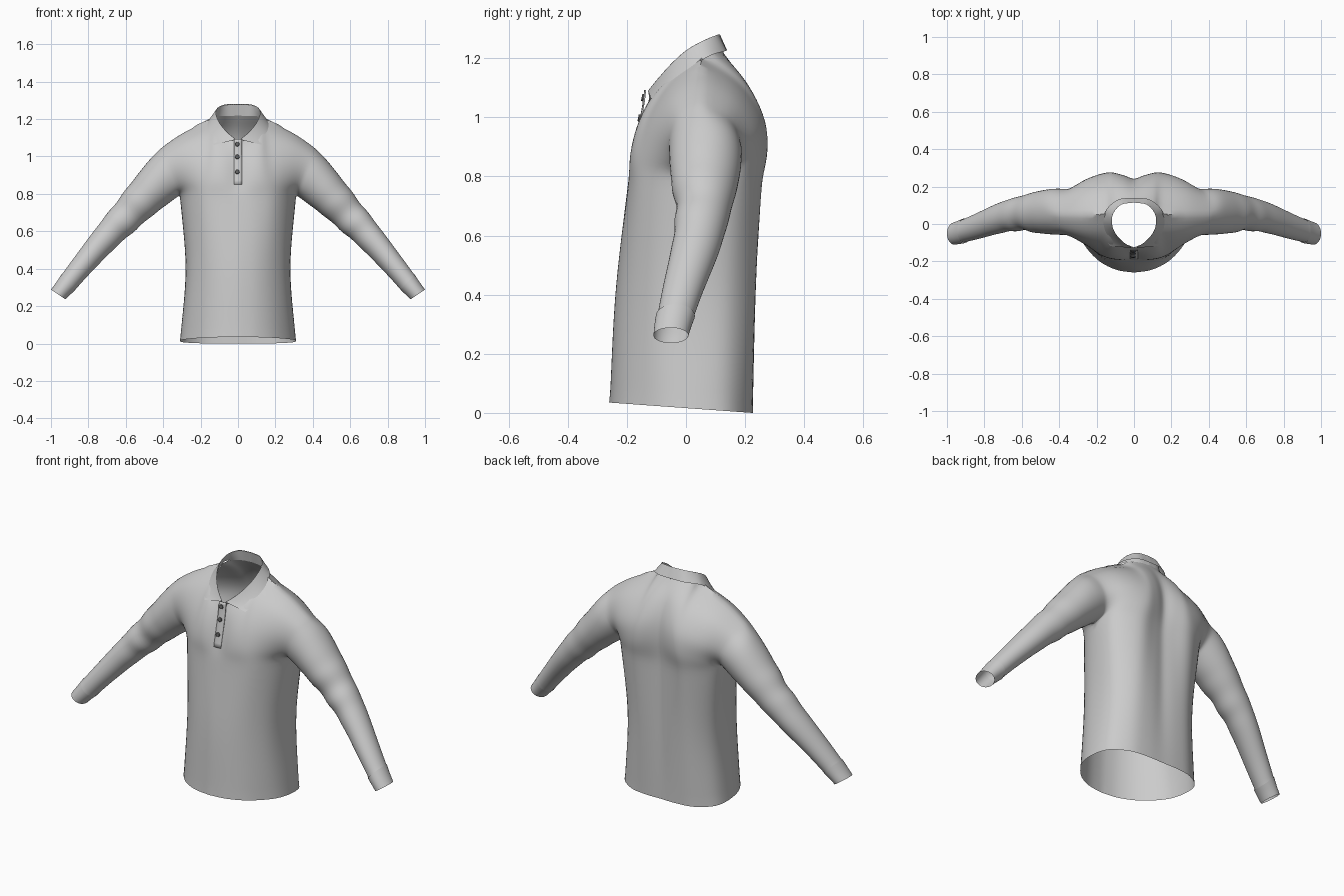
import bpy, bmesh
from math import sin, cos, pi, exp
from mathutils import Vector as V

if "Cube" in bpy.data.objects:
    bpy.data.objects.remove(bpy.data.objects["Cube"])


def curve(pts, t):
    """Smooth curve through points, t in 0..1 (Catmull-Rom)."""
    p = [V(q) for q in pts]
    p = [p[0] * 2 - p[1]] + p + [p[-1] * 2 - p[-2]]
    n = len(pts) - 1
    i = min(int(t * n + 1e-9), n - 1)
    f = t * n - i
    a, b, c, d = p[i:i + 4]
    return 0.5 * (2 * b + (c - a) * f + (2 * a - 5 * b + 4 * c - d) * f * f
                  + (3 * b - a - 3 * c + d) * f ** 3)


def add_grid(bm, rows):
    """Add a grid of points and its mirror image across x = 0."""
    for s in (1, -1):
        vs = [[bm.verts.new((p[0] * s, p[1], p[2])) for p in r] for r in rows]
        for r0, r1 in zip(vs, vs[1:]):
            for j in range(len(r0) - 1):
                q = [r0[j], r0[j + 1], r1[j + 1], r1[j]]
                bm.faces.new(q if s > 0 else q[::-1])


def finish(bm, name, smooth=0):
    bmesh.ops.remove_doubles(bm, verts=bm.verts, dist=0.0004)
    inner = [v for v in bm.verts if not v.is_boundary]
    for _ in range(smooth):
        bmesh.ops.smooth_vert(bm, verts=inner, factor=0.5,
                              use_axis_x=True, use_axis_y=True, use_axis_z=True)
    bmesh.ops.recalc_face_normals(bm, faces=bm.faces)
    for f in bm.faces:
        f.smooth = True
    me = bpy.data.meshes.new(name)
    bm.to_mesh(me)
    bm.free()
    ob = bpy.data.objects.new(name, me)
    bpy.context.collection.objects.link(ob)
    return ob


NU = NV = 20

# Torso cross-sections, front centre to back centre
HEM = [(0, -.26), (.10, -.243), (.20, -.187), (.285, -.08), (.31, .03),
       (.29, .14), (.20, .208), (.10, .225), (0, .225)]
WAIST = [(0, -.24), (.10, -.222), (.19, -.17), (.26, -.08), (.28, .04),
         (.265, .15), (.18, .225), (.08, .235), (0, .224)]
CHEST = [(0, -.195), (.10, -.19), (.20, -.155), (.278, -.06), (.31, .06),
         (.29, .18), (.17, .257), (.07, .243), (0, .226)]
ZC = 0.79


def torso(t, f):
    h, w, c = (curve(s, t) for s in (HEM, WAIST, CHEST))
    p = curve([h, w, c], f)
    tilt = .035 * (.225 - p.y) / .485 * (1 - f)
    return V((max(p.x, 0), p.y, ZC * f + tilt))


# Boundaries of the upper panels
SHOULDER = [(.135, .05, 1.205), (.20, .05, 1.178), (.30, .05, 1.132), (.41, .05, 1.055)]
NECK_F = [(0, -.125, 1.07), (.065, -.095, 1.10), (.118, -.025, 1.165)]
NECK_B = [(0, .127, 1.218), (.06, .118, 1.217), (.112, .09, 1.214)]
FRONT = dict(
    bottom=lambda u: torso(u * .5, 1), top=NECK_F + SHOULDER, bulge=-.02,
    mid=[(0, -.195, ZC), (0, -.17, .89), (0, -.145, .99), (0, -.125, 1.07)],
    arm=[(.31, .06, ZC), (.325, -.03, .83), (.355, -.06, .92), (.39, -.03, 1.01), (.41, .05, 1.055)])
BACK = dict(
    bottom=lambda u: torso(1 - u * .5, 1), top=NECK_B + SHOULDER, bulge=.015,
    mid=[(0, .226, ZC), (0, .238, .92), (0, .226, 1.03), (0, .188, 1.13), (0, .127, 1.218)],
    arm=[(.31, .06, ZC), (.315, .14, .82), (.345, .188, .90), (.385, .15, 1.0), (.41, .05, 1.055)])


def panel(d):
    """Surface filled between the four boundary curves."""
    b0, b1 = d['bottom'](0), d['bottom'](1)
    t0, t1 = V(d['top'][0]), V(d['top'][-1])
    rows = []
    for j in range(NV + 1):
        v = j / NV
        m, a = curve(d['mid'], v), curve(d['arm'], v)
        row = []
        for i in range(NU + 1):
            u = i / NU
            p = (d['bottom'](u) * (1 - v) + curve(d['top'], u) * v + m * (1 - u) + a * u
                 - (b0 * (1 - u) + b1 * u) * (1 - v) - (t0 * (1 - u) + t1 * u) * v)
            p.y += d['bulge'] * sin(pi * u) * sin(pi * v)
            row.append(p)
        rows.append(row)
    return rows


# Sleeve sections: top x z, underside x z, front y, back y
SLEEVE = [(.475, .982, .365, .752, -.058, .19), (.555, .882, .435, .70, -.052, .18),
          (.655, .752, .555, .60, -.035, .15), (.76, .617, .67, .497, -.05, .115),
          (.875, .462, .79, .375, -.08, .06), (.948, .362, .872, .285, -.098, .025)]
CUFF = [(.945, .368, .868, .287, -.102, .03), (.972, .327, .896, .262, -.107, .018),
        (1.0, .288, .922, .236, -.11, .008)]


def ring(k):
    tx, tz, bx, bz, y0, y1 = k
    top, bot = V((tx, (y0 + y1) / 2, tz)), V((bx, (y0 + y1) / 2, bz))
    out = []
    for i in range(2 * NV + 1):
        a = pi * i / NV
        out.append((top + bot) / 2 - (top - bot) / 2 * cos(a) - V((0, (y1 - y0) / 2, 0)) * sin(a))
    return out


def loft(rings, n, crease=0):
    rows = []
    for s in range(n + 1):
        row = [curve([r[i] for r in rings], s / n) for i in range(len(rings[0]))]
        mid = sum(row[:-1], V()) / (len(row) - 1)
        d = s / n * (len(rings) - 1) - 3
        for i, p in enumerate(row):
            a = pi * i / NV
            w = crease * sin(7 * d + 1.5 * cos(a)) * exp(-(d / .7) ** 2) * (.6 + .4 * sin(a))
            row[i] = mid + (p - mid) * (1 + w)
        rows.append(row)
    return rows


# Shirt body with sleeves growing out of the armholes
bm = bmesh.new()
add_grid(bm, [[torso(i / (2 * NU), j / 24) for i in range(2 * NU + 1)] for j in range(25)])
add_grid(bm, panel(FRONT))
add_grid(bm, panel(BACK))
armhole = ([curve(FRONT['arm'], j / NV) for j in range(NV + 1)]
           + [curve(BACK['arm'], 1 - j / NV) for j in range(1, NV + 1)])
add_grid(bm, loft([armhole] + [ring(k) for k in SLEEVE], 54, .07))
finish(bm, "shirt_body", 4)

# Cuffs
bm = bmesh.new()
add_grid(bm, loft([ring(k) for k in CUFF], 6))
finish(bm, "cuffs")

# Folded collar: neckline, fold, outer edge
neck = NECK_B + [SHOULDER[0]] + NECK_F[::-1]
fold = [(0, .115, 1.28), (.07, .103, 1.277), (.112, .055, 1.257), (.118, 0, 1.225),
        (.10, -.05, 1.18), (.06, -.095, 1.13), (.012, -.128, 1.09)]
edge = [(0, .139, 1.226), (.08, .132, 1.224), (.142, .085, 1.21), (.163, .03, 1.178),
        (.165, -.025, 1.135), (.155, -.075, 1.09), (.128, -.118, 1.062)]
bm = bmesh.new()
rows = []
for j in range(15):
    row = []
    for i in range(37):
        t = i / 36
        n, f, e = (curve(c, t) for c in (neck, fold, edge))
        row.append(curve([n, f + (n - f) * .12, f, f + (e - f) * .25, e], j / 14))
    rows.append(row)
add_grid(bm, rows)
finish(bm, "collar")

# Button placket
LINE = [(0, -.188, .85), (0, -.172, .92), (0, -.154, 1.0), (0, -.145, 1.05), (0, -.14, 1.092)]
bm = bmesh.new()
cols = []
for j in range(13):
    p = curve(LINE, j / 12)
    cols.append([bm.verts.new((x, p.y + abs(x) * .12, p.z)) for x in (-.022, -.008, .008, .022)])
for r0, r1 in zip(cols, cols[1:]):
    for i in range(3):
        bm.faces.new((r0[i], r0[i + 1], r1[i + 1], r1[i]))
placket = finish(bm, "placket")
mod = placket.modifiers.new("thickness", 'SOLIDIFY')
mod.thickness = .005
mod.offset = 0

# Buttons
for n, (y, z) in enumerate([(-.176, .918), (-.158, .998), (-.146, 1.066)]):
    bpy.ops.mesh.primitive_cylinder_add(vertices=20, radius=.012, depth=.008,
                                        location=(-.004, y, z), rotation=(pi / 2 - .2, 0, 0))
    ob = bpy.context.object
    ob.name = f"button_{n + 1}"
    bev = ob.modifiers.new("rim", 'BEVEL')
    bev.width = .002
    bev.segments = 2
    bpy.ops.object.shade_smooth_by_angle()
    mat = bpy.data.materials.get("button_dark") or bpy.data.materials.new("button_dark")
    mat.diffuse_color = (.12, .12, .12, 1)
    mat.use_nodes = True
    mat.node_tree.nodes["Principled BSDF"].inputs["Base Color"].default_value = mat.diffuse_color
    ob.data.materials.append(mat)
